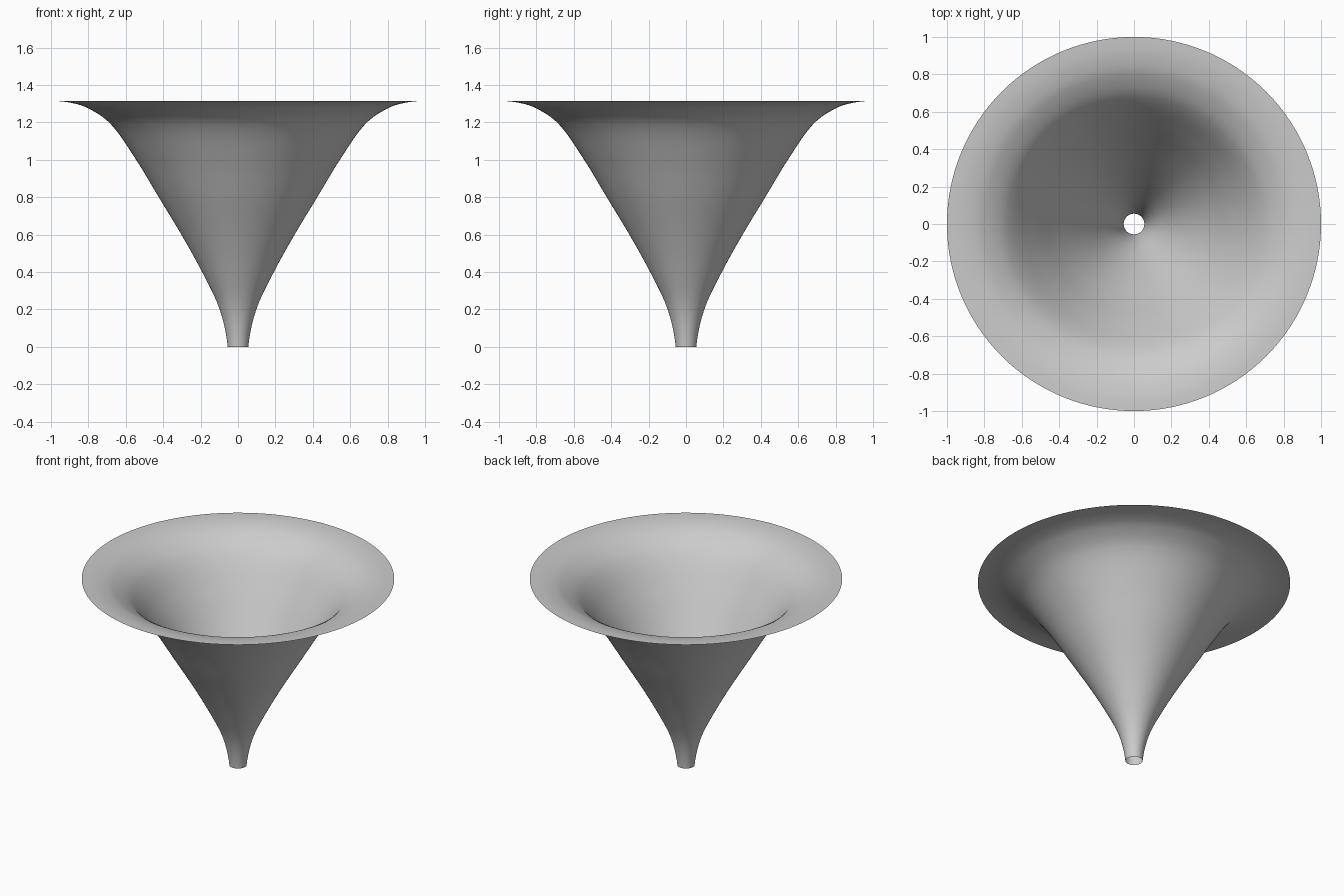
import bpy, bmesh, math
from mathutils import Vector
from mathutils.geometry import interpolate_bezier

if "Cube" in bpy.data.objects:
    bpy.data.objects.remove(bpy.data.objects["Cube"])

SIDES = 128

# Flared outline as (radius, height), from the spout up to the rim
OUTLINE = [(0.055, 0), (0.098, 0.2), (0.192, 0.4), (0.303, 0.6), (0.424, 0.8),
           (0.545, 1.0), (0.68, 1.19), (0.8, 1.275), (0.9, 1.306), (1.0, 1.315)]


def smooth_path(points, steps):
    """Smooth path through the points, with tangents from their neighbours."""
    pts = [Vector((r, 0, z)) for r, z in points]
    last = len(pts) - 1
    path = [pts[0]]
    for i in range(last):
        a, b = pts[i], pts[i + 1]
        span = (b - a).length

        def tangent(k):
            if k == 0:
                return Vector((0.1, 0, 1)).normalized()
            if k == last:
                return Vector((1, 0, 0.04)).normalized()
            return (pts[k + 1] - pts[k - 1]).normalized()

        path += interpolate_bezier(a, a + tangent(i) * span / 3,
                                   b - tangent(i + 1) * span / 3, b, steps)[1:]
    return path


def make_material(name, colour):
    mat = bpy.data.materials.new(name)
    mat.use_nodes = True
    mat.diffuse_color = colour
    mat.node_tree.nodes["Principled BSDF"].inputs["Base Color"].default_value = colour
    return mat


# Open, paper-thin funnel turned around the vertical axis
bm = bmesh.new()
path = [bm.verts.new(p) for p in smooth_path(OUTLINE, 6)]
edges = [bm.edges.new(pair) for pair in zip(path, path[1:])]
bmesh.ops.spin(bm, geom=path + edges, cent=(0, 0, 0), axis=(0, 0, 1),
               angle=math.tau, steps=SIDES, use_merge=True)
bmesh.ops.remove_doubles(bm, verts=bm.verts, dist=0.0001)
bmesh.ops.recalc_face_normals(bm, faces=bm.faces)
mesh = bpy.data.meshes.new("funnel")
bm.to_mesh(mesh)
bm.free()
mesh.materials.append(make_material("light grey", (0.6, 0.6, 0.6, 1)))
mesh.shade_smooth()
funnel = bpy.data.objects.new("funnel", mesh)
bpy.context.collection.objects.link(funnel)
